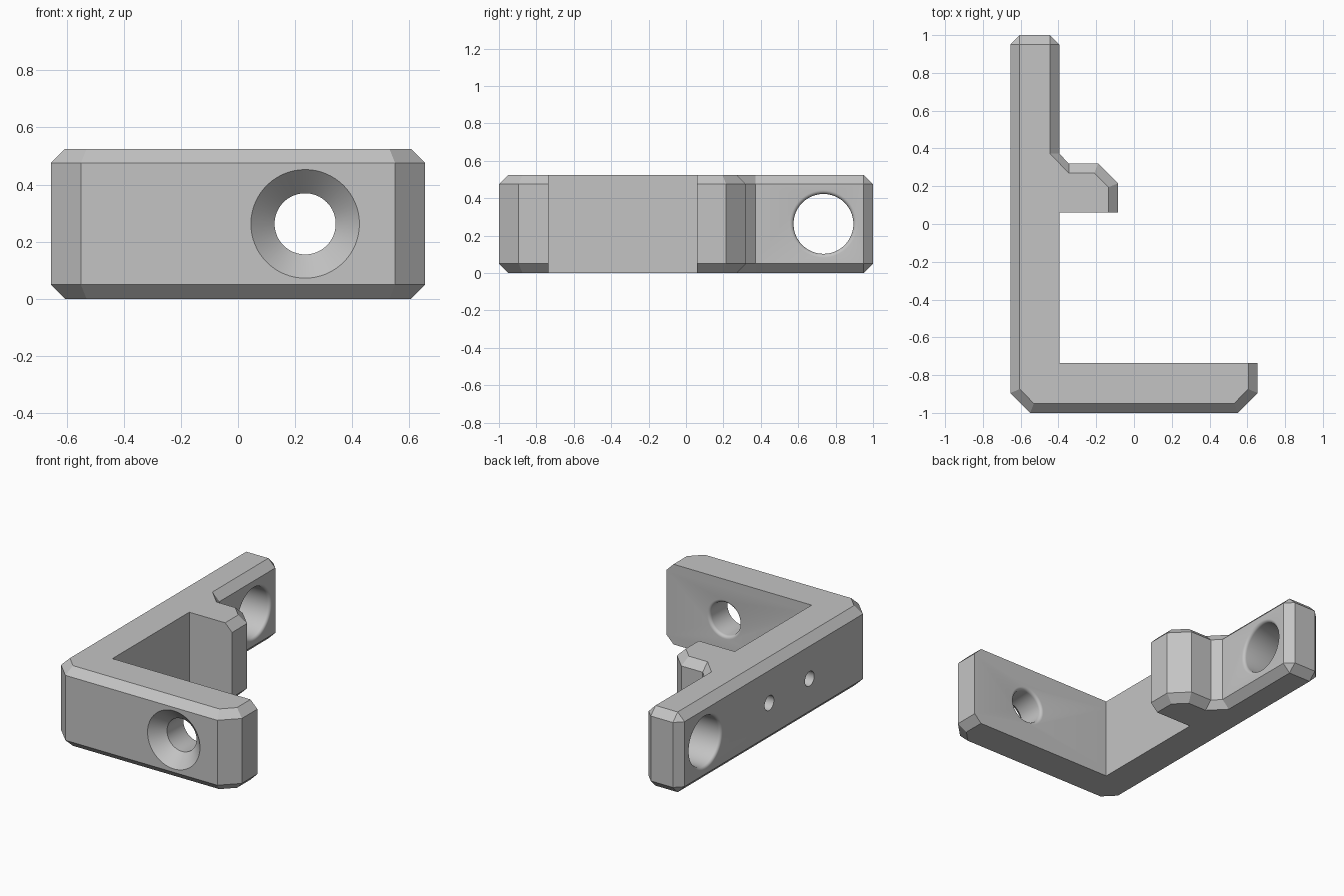
import bpy
import bmesh
from math import cos, sin, pi, radians
from mathutils import Matrix

cube = bpy.data.objects.get("Cube")
if cube:
    bpy.data.objects.remove(cube, do_unlink=True)

HEIGHT, BEVEL, MID = 0.525, 0.05, 0.2625

grey = bpy.data.materials.new("plain grey")
grey.use_nodes = True
colour = (0.55, 0.55, 0.55, 1)
grey.diffuse_color = colour
grey.node_tree.nodes["Principled BSDF"].inputs["Base Color"].default_value = colour


def finish(bm, name):
    bmesh.ops.recalc_face_normals(bm, faces=bm.faces)
    mesh = bpy.data.meshes.new(name)
    bm.to_mesh(mesh)
    bm.free()
    mesh.materials.append(grey)
    obj = bpy.data.objects.new(name, mesh)
    bpy.context.collection.objects.link(obj)
    return obj


# Bracket outline: outer x, y and the matching point on the chamfered cap
outline = [
    (-0.655, -0.895, -0.605, -0.874), (-0.55, -1, -0.53, -0.95),
    (0.55, -1, 0.53, -0.95), (0.655, -0.895, 0.605, -0.874),
    (0.655, -0.735, 0.605, -0.735), (-0.395, -0.735, -0.395, -0.735),
    (-0.395, 0.06, -0.395, 0.06), (-0.085, 0.06, -0.135, 0.06),
    (-0.085, 0.215, -0.135, 0.195), (-0.19, 0.32, -0.21, 0.27),
    (-0.345, 0.32, -0.345, 0.27), (-0.395, 0.372, -0.445, 0.372),
    (-0.395, 0.95, -0.445, 0.95), (-0.445, 1, -0.445, 0.95),
    (-0.605, 1, -0.605, 0.95), (-0.655, 0.95, -0.605, 0.95),
]

# Bracket body: four stacked rings with caps
bm = bmesh.new()
levels = [(0, 2), (BEVEL, 0), (HEIGHT - BEVEL, 0), (HEIGHT, 2)]
rings = [[bm.verts.new((p[k], p[k + 1], z)) for p in outline] for z, k in levels]
n = len(outline)
for low, high in zip(rings, rings[1:]):
    for i in range(n):
        j = (i + 1) % n
        bm.faces.new((low[i], low[j], high[j], high[i]))
bm.faces.new(rings[0])
bm.faces.new(rings[-1])
bmesh.ops.remove_doubles(bm, verts=bm.verts, dist=0.0005)
bracket = finish(bm, "corner_bracket")


def cutter(name, profile, matrix, segments=64):
    """Turn a (depth, radius) profile around the local z axis."""
    bm = bmesh.new()
    loops = []
    for depth, radius in profile:
        angles = [2 * pi * i / segments for i in range(segments)]
        loops.append([bm.verts.new((radius * cos(a), radius * sin(a), depth))
                      for a in angles])
    for a, b in zip(loops, loops[1:]):
        for i in range(segments):
            j = (i + 1) % segments
            bm.faces.new((a[i], a[j], b[j], b[i])).smooth = True
    bm.faces.new(loops[0])
    bm.faces.new(loops[-1])
    bm.transform(matrix)
    obj = finish(bm, name)
    obj.hide_render = True
    return obj


def rounded_exit(wall, radius, fillet=0.02, steps=5):
    """Profile of a hole rim that flares softly out of the wall."""
    points = []
    for i in range(steps + 1):
        a = pi / 2 * i / steps
        points.append((wall - fillet + fillet * sin(a),
                       radius + fillet - fillet * cos(a)))
    return points + [(wall + 0.05, radius + fillet)]


def from_front(x):
    return Matrix.Translation((x, -1, MID)) @ Matrix.Rotation(-pi / 2, 4, "X")


def from_side(y):
    return Matrix.Translation((-0.655, y, MID)) @ Matrix.Rotation(pi / 2, 4, "Y")


# Countersunk screw hole, large through hole and two blind pin holes
wall = 0.26
exit_rim = rounded_exit(wall, 0.16)
entry_rim = [(wall - d, r) for d, r in reversed(exit_rim)]
screw = [(-0.02, 0.21), (0.083, 0.107)] + rounded_exit(0.265, 0.107)
pin = [(-0.05, 0.048), (0.18, 0.048)]
cutters = [
    cutter("screw_hole_cutter", screw, from_front(0.235)),
    cutter("large_hole_cutter", entry_rim + exit_rim, from_side(0.735)),
    cutter("back_pin_hole_cutter", pin, from_side(0.074), 32),
    cutter("front_pin_hole_cutter", pin, from_side(-0.343), 32),
]

bpy.context.view_layer.objects.active = bracket
for tool in cutters:
    cut = bracket.modifiers.new(tool.name, "BOOLEAN")
    cut.operation = "DIFFERENCE"
    cut.solver = "EXACT"
    cut.object = tool
    bpy.ops.object.modifier_apply(modifier=cut.name)
for tool in cutters:
    bpy.data.objects.remove(tool, do_unlink=True)

# Bores stay smooth, countersink edges stay crisp
bracket.data.set_sharp_from_angle(angle=radians(30))
